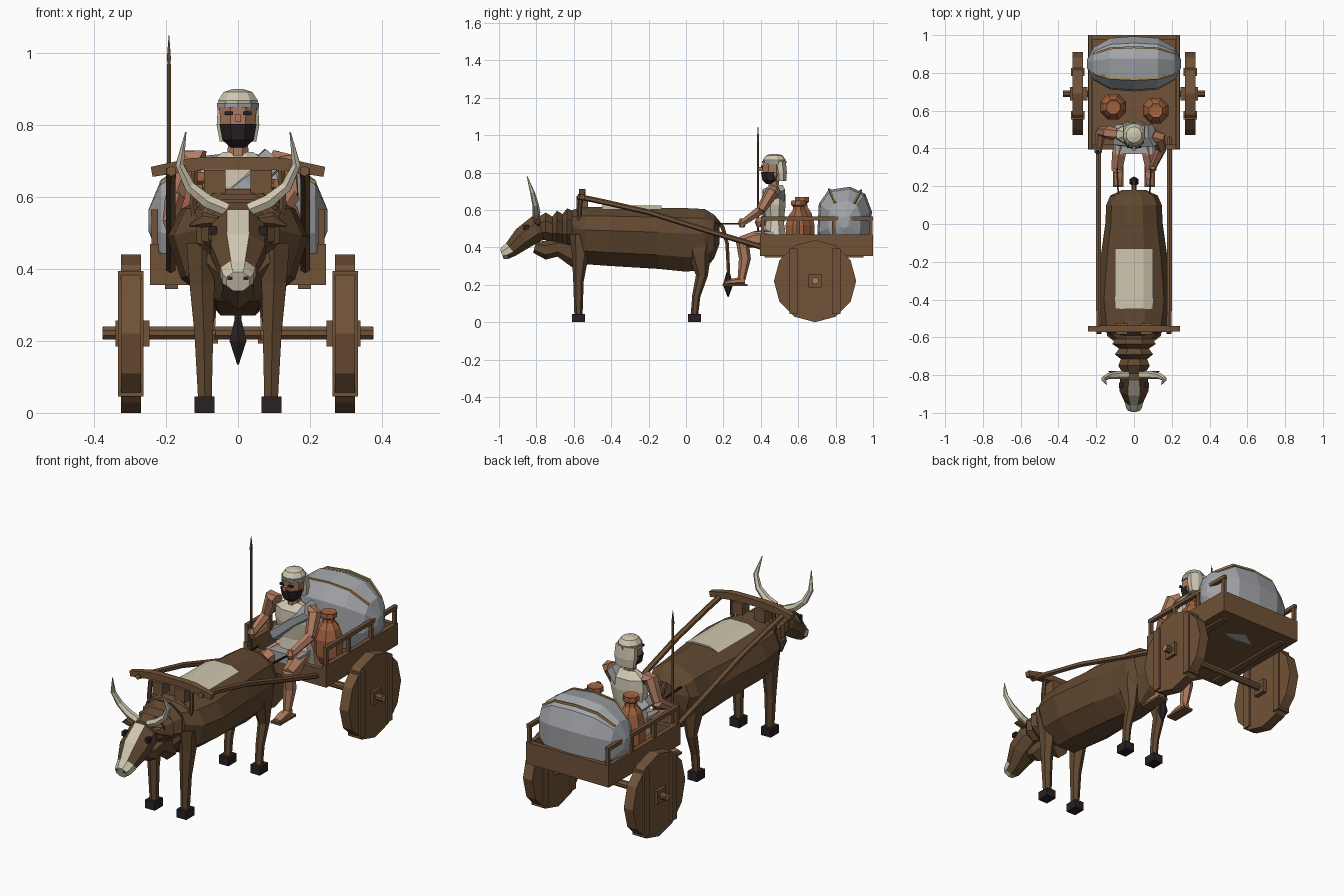
import bpy, bmesh, math
from mathutils import Vector as V

def material(name, r, g, b):
    m = bpy.data.materials.new(name)
    m.diffuse_color = (r, g, b, 1)
    return m

WOOD = material("wood brown", .165, .085, .04)
HIDE = material("hide brown", .12, .065, .03)
DARK = material("hoof and hair black", .022, .015, .016)
CREAM = material("cream cloth", .62, .57, .43)
GREY = material("grey cloth", .36, .37, .39)
CLAY = material("terracotta", .35, .12, .05)
SKIN = material("tan skin", .43, .2, .115)
ROPE = material("gold rope", .4, .25, .09)

def finish(name, bm, *mats):
    bmesh.ops.recalc_face_normals(bm, faces=bm.faces)
    me = bpy.data.meshes.new(name)
    bm.to_mesh(me)
    bm.free()
    for m in mats:
        me.materials.append(m)
    ob = bpy.data.objects.new(name, me)
    bpy.context.collection.objects.link(ob)
    return ob

def loft(name, rings, *mats):
    bm = bmesh.new()
    vs = [[bm.verts.new(p) for p in r] for r in rings]
    n = len(rings[0])
    for a, b in zip(vs, vs[1:]):
        for i in range(n):
            bm.faces.new((a[i], a[(i + 1) % n], b[(i + 1) % n], b[i]))
    bm.faces.new(vs[0])
    bm.faces.new(vs[-1])
    return finish(name, bm, *mats)

def tube(name, pts, radii, *mats, n=6, ref=None):
    """Sweep an elliptical section; each radius is a number or (side, up)."""
    pts = [V(p) for p in pts]
    d = (pts[-1] - pts[0]).normalized()
    ref = V(ref) if ref else (V((0, 1, 0)) if abs(d.z) > .7 else V((0, 0, 1)))
    if not isinstance(radii, list):
        radii = [radii] * len(pts)
    rings = []
    for i, p in enumerate(pts):
        t = (pts[min(i + 1, len(pts) - 1)] - pts[max(i - 1, 0)]).normalized()
        s = t.cross(ref).normalized()
        u = s.cross(t)
        r = radii[i] if isinstance(radii[i], tuple) else (radii[i], radii[i])
        k = 2 ** .5 if n == 4 else 1
        rings.append([p + s * r[0] * k * math.cos(a) + u * r[1] * k * math.sin(a)
                      for a in [(j + .5) * math.tau / n for j in range(n)]])
    return loft(name, rings, *mats)

def box(name, lo, hi, mat):
    x0, y0, z0 = lo
    x1, y1, z1 = hi
    return loft(name, [[(x0, y0, z), (x1, y0, z), (x1, y1, z), (x0, y1, z)] for z in (z0, z1)], mat)

def lathe(name, x, y, prof, *mats, n=8, sy=1):
    return loft(name, [[(x + r * math.cos(a), y + r * sy * math.sin(a), z)
                for a in [(j + .5) * math.tau / n for j in range(n)]] for r, z in prof], *mats)

def paint(ob, rule):
    for f in ob.data.polygons:
        f.material_index = rule(f.center, f.normal)

# ---- ox body: asymmetric barrel sections along y
rings = []
for y, top, bot, w in [(-.61, .6, .37, .11), (-.54, .615, .31, .17), (-.40, .615, .30, .187),
                       (-.15, .612, .285, .165), (0, .61, .27, .145), (.10, .605, .28, .14),
                       (.15, .575, .34, .12), (.18, .54, .42, .06)]:
    zm = bot + (top - bot) * .6
    ring = []
    for j in range(10):
        a = (j + .5) * math.tau / 10
        c = math.cos(a)
        ring.append((w * 1.05 * math.sin(a), y, zm + c * 1.05 * ((top - zm) if c > 0 else (zm - bot))))
    rings.append(ring)
loft("ox_body", rings, HIDE)

# folded neck and dewlap
neck_y = [-.54, -.575, -.60, -.635, -.66, -.69, -.715, -.75, -.79]
neck_r = [(.13, .13), (.14, .12), (.10, .10), (.125, .105), (.085, .085), (.11, .09), (.075, .07), (.09, .08), (.06, .06)]
tube("ox_neck", [(0, y, .5 + .012 * (i % 2)) for i, y in enumerate(neck_y)], neck_r, HIDE, n=8)
tube("ox_dewlap", [(0, -.81, .40), (0, -.75, .385), (0, -.68, .40), (0, -.57, .36)],
     [(.03, .03), (.05, .05), (.045, .05), (.05, .08)], HIDE)

# head with pale blaze and muzzle
head = tube("ox_head", [(0, -.74, .50), (0, -.80, .50), (0, -.87, .45), (0, -.935, .39), (0, -.965, .372), (0, -.985, .365)],
            [(.05, .06), (.078, .075), (.082, .066), (.052, .046), (.046, .04), (.035, .03)], HIDE, CREAM,
            n=8, ref=(0, -.55, .83))
for v in head.data.vertices:   # turn the flat facet upward
    v.co.y = max(v.co.y, -1)
paint(head, lambda c, n: int(c.y < -.945 or (abs(c.x) < .01 and n.z > .4 and c.y < -.8)))

for s in (-1, 1):
    tube("ox_horn", [(s * .03, -.80, .565), (s * .085, -.80, .588), (s * .135, -.805, .63), (s * .162, -.82, .69), (s * .145, -.85, .78)],
         [.02, .021, .017, .013, .002], CREAM, ref=(0, 1, 0))
    tube("ox_ear", [(s * .055, -.80, .535), (s * .095, -.79, .537), (s * .135, -.78, .52)],
         [(.012, .012), (.012, .022), (.003, .003)], HIDE)
    box("ox_eye", (s * .069 - .01, -.868, .495), (s * .069 + .01, -.84, .52), DARK)
    box("nostril", (s * .022 - .007, -.99, .37), (s * .022 + .007, -.975, .38), DARK)
    # legs and hooves
    tube("ox_front_leg", [(s * .10, -.56, .47), (s * .10, -.565, .36), (s * .095, -.575, .22), (s * .092, -.575, .04)],
         [(.05, .065), (.04, .045), (.03, .028), (.022, .022)], HIDE)
    tube("ox_hind_leg", [(s * .085, .07, .48), (s * .09, .07, .37), (s * .092, .085, .25), (s * .092, .055, .14), (s * .092, .045, .04)],
         [(.055, .1), (.048, .065), (.028, .032), (.022, .022), (.02, .02)], HIDE)
    for y in (-.575, .045):
        box("ox_hoof", (s * .093 - .028, y - .034, 0), (s * .093 + .028, y + .034, .045), DARK)

# tail with dark tuft
tube("ox_tail", [(0, .16, .54), (0, .195, .51), (0, .22, .42), (0, .228, .25)], [.014, .013, .011, .01], HIDE, ref=(1, 0, 0))
lathe("tail_tuft", 0, .225, [(.008, .27), (.027, .20), (.003, .135)], DARK, n=6)

# back blanket
loft("blanket", [[(x, y, z + .003) for x, z in
     [(-.10, .60), (-.05, .622), (.05, .622), (.10, .60), (.05, .614), (-.05, .614)]] for y in (-.45, -.29, -.13)], CREAM)

# ---- yoke, bows and shafts
tube("yoke_beam", [(-.24, -.555, .67), (-.13, -.555, .69), (-.08, -.555, .694), (.08, -.555, .694), (.13, -.555, .69), (.24, -.555, .67)],
     [(.014, .014), (.018, .018), (.018, .017), (.018, .017), (.018, .018), (.014, .014)], WOOD, n=4)
for s in (-1, 1):
    box("yoke_pad", (s * .065 - .03, -.585, .61), (s * .065 + .03, -.525, .675), WOOD)
    tube("yoke_bow", [(s * .12, -.56, .70), (s * .125, -.57, .58), (s * .10, -.575, .44), (s * .02, -.59, .36)], .011, HIDE)
    tube("shaft", [(s * .185, -.58, .672), (s * .187, -.45, .645), (s * .187, -.2, .588), (s * .187, .15, .478), (s * .187, .46, .385)],
         .015, WOOD, n=6)
    # reins
    tube("rein", [(s * .09, .30, .525), (s * .08, .08, .53)], .004, DARK, n=4)

# ---- cart bed, sides, rails
box("cart_floor", (-.235, .40, .355), (.235, .99, .385), WOOD)
for s in (-1, 1):
    box("side_board", (s * .232 - .012, .395, .355), (s * .232 + .012, 1, .47), WOOD)
    box("side_rail", (s * .232 - .01, .40, .545), (s * .232 + .01, 1, .565), WOOD)
    box("under_sill", (s * .185 - .018, .42, .345), (s * .185 + .018, .95, .36), WOOD)
    for y in (.41, .60, .79, .988):
        box("rail_post", (s * .232 - .009, y - .009, .46), (s * .232 + .009, y + .009, .55), WOOD)
box("tail_board", (-.24, .976, .355), (.24, 1, .47), WOOD)
box("front_board", (-.24, .395, .355), (.24, .42, .445), WOOD)

# axle, wheels, hubs, battens
tube("axle", [(-.375, .69, .222), (.375, .69, .222)], .019, WOOD, n=8)
for s in (-1, 1):
    loft("wheel", [[(s * x, .69 + .22 * math.sin(j * math.tau / 12), .22 + .22 * math.cos(j * math.tau / 12))
                    for j in range(12)] for x in (.27, .325)], WOOD)
    box("wheel_hub", (s * .293 - .047, .655, .185), (s * .293 + .047, .725, .257), WOOD)
    tube("axle_pin", [(s * .36, .69, .222), (s * .376, .69, .222)], .017, SKIN)
    for y in (.575, .805):
        box("wheel_batten", (s * .298 - .036, y - .022, .045), (s * .298 + .036, y + .022, .395), WOOD)

# ---- bundled load: squared lumpy ellipsoid along x, with ropes
def load_point(u, a, grow=1.0):
    r = (1 - abs(u) ** 2.6) ** .5 * .72 + .28 * (1 - abs(u) ** 6)
    p = lambda v: math.copysign(abs(v) ** .75, v)
    return (.252 * u, .848 + .148 * r * grow * p(math.cos(a)), .535 + .19 * r * grow * p(math.sin(a)))
loft("load_bundle", [[load_point(u, j * math.tau / 10 + .2) for j in range(10)]
                     for u in (-.985, -.85, -.5, 0, .5, .85, .985)], GREY)
for a in (1.05, 2.05):
    tube("load_rope", [load_point(u, a, 1.0) for u in (-.85, -.5, 0, .5, .85)], .005, ROPE, n=4)

# ---- storage jars
for x, y, h in ((-.11, .62, 1), (.115, .6, .93)):
    lathe("jar", x, y, [(.045, .38), (.07, .43), (.073, .52), (.055, .385 + .2 * h), (.032, .385 + .23 * h),
                        (.03, .385 + .25 * h), (.042, .385 + .26 * h), (.04, .385 + .285 * h), (.025, .385 + .28 * h)], CLAY)

# ---- driver: tunic, sash, head, covering
lathe("tunic", 0, .475, [(.115, .40), (.105, .47), (.085, .54), (.105, .63), (.10, .69), (.045, .725)], CREAM, sy=.6)
tube("sash", [(.10, .47, .71), (.03, .465, .64), (-.09, .47, .53)], [(.066, .035), (.068, .035), (.062, .04)], GREY, n=6, ref=(.6, 0, .8))
box("lap_cloth", (-.1, .37, .43), (.1, .47, .485), GREY)
lathe("driver_neck", 0, .47, [(.032, .69), (.03, .77)], SKIN)
lathe("face", 0, .462, [(.03, .75), (.052, .785), (.056, .85)], SKIN, sy=1.05)
lathe("beard", 0, .45, [(.022, .738), (.047, .758), (.056, .803)], DARK, sy=.95)
lathe("head_cap", 0, .472, [(.056, .845), (.058, .868), (.042, .892), (.015, .90)], CREAM, sy=1.05, n=10)
lathe("head_band", 0, .472, [(.06, .842), (.062, .862)], GREY, sy=1.05, n=10)
tube("head_drape", [(0, .50, .86), (0, .508, .80), (0, .51, .755)], [(.06, .036), (.064, .034), (.055, .028)], CREAM, n=8)
box("nose", (-.009, .388, .808), (.009, .41, .83), SKIN)
for s in (-1, 1):
    box("driver_eye", (s * .026 - .012, .402, .828), (s * .026 + .012, .412, .838), DARK)
    # legs and sandals
    tube("thigh", [(s * .06, .46, .45), (s * .08, .37, .445), (s * .09, .295, .425)], [.045, .042, .034], SKIN)
    tube("shin", [(s * .09, .30, .44), (s * .085, .315, .34), (s * .082, .295, .22)], [.034, .032, .02], SKIN)
    tube("foot", [(s * .082, .315, .222), (s * .084, .25, .218), (s * .086, .205, .21)], [(.022, .02), (.026, .015), (.022, .009)], SKIN)
    box("sandal", (s * .084 - .028, .195, .193), (s * .084 + .028, .33, .205), WOOD)

# arms: one holds the spear upright, the other the reins
for name, pts in (("spear_arm", [(-.10, .475, .70), (-.135, .485, .71), (-.175, .49, .60), (-.19, .39, .535)]),
                  ("rein_arm", [(.10, .475, .70), (.13, .46, .695), (.145, .40, .60), (.10, .30, .53)])):
    tube(name + "_upper", pts[:3], [.034, .036, .026], SKIN, ref=(0, 1, 0))
    tube(name + "_fore", pts[2:], [.028, .019], SKIN, ref=(1, 0, 0))
    lathe("hand", pts[3][0], pts[3][1], [(.012, pts[3][2] - .025), (.023, pts[3][2]), (.012, pts[3][2] + .025)], SKIN, n=6)

# spear
lathe("spear_shaft", -.192, .385, [(.006, .42), (.006, .97)], WOOD, n=6)
lathe("spear_tip", -.192, .385, [(.004, .96), (.008, .985), (.001, 1.05)], HIDE, n=4)
